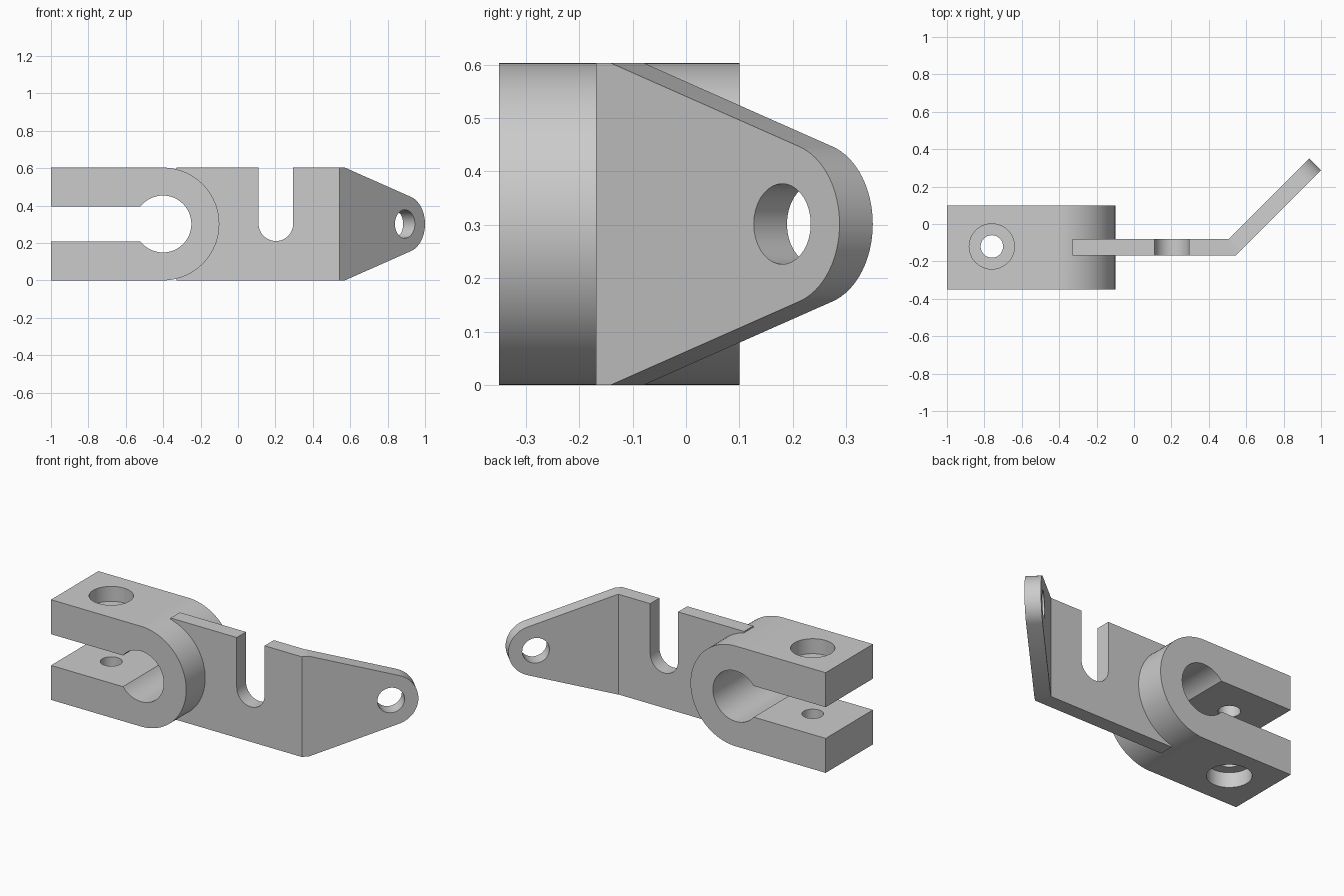
import bpy, bmesh
from math import sin, cos, acos, atan2, hypot, radians, degrees, asin, tan

if "Cube" in bpy.data.objects:
    bpy.data.objects.remove(bpy.data.objects["Cube"])

H = 0.603
C = H / 2                      # mid height
K = cos(radians(45))
BX, BY, T = 0.543, -0.169, 0.088   # outer bend corner, sheet thickness
MITRE = T * tan(radians(22.5))


def arc(cx, cz, r, a0, a1, n=32):
    return [(cx + r * cos(radians(a0 + (a1 - a0) * i / n)),
             cz + r * sin(radians(a0 + (a1 - a0) * i / n))) for i in range(n + 1)]


def prism(name, pts, place):
    """Solid from a 2D outline; place(u, v, side) gives the 3D point."""
    bm = bmesh.new()
    rings = [[bm.verts.new(place(u, v, s)) for u, v in pts] for s in (0, 1)]
    bm.faces.new(rings[0])
    bm.faces.new(rings[1][::-1])
    n = len(pts)
    for i in range(n):
        j = (i + 1) % n
        bm.faces.new((rings[0][i], rings[1][i], rings[1][j], rings[0][j]))
    bmesh.ops.recalc_face_normals(bm, faces=bm.faces)
    me = bpy.data.meshes.new(name)
    bm.to_mesh(me)
    bm.free()
    ob = bpy.data.objects.new(name, me)
    bpy.context.collection.objects.link(ob)
    return ob


def boolean(ob, other, op):
    m = ob.modifiers.new(op, 'BOOLEAN')
    m.object, m.operation, m.solver = other, op, 'EXACT'
    bpy.context.view_layer.objects.active = ob
    bpy.ops.object.modifier_apply(modifier=m.name)
    bpy.data.objects.remove(other, do_unlink=True)


# Split clamp: C-shaped outline with bore and slot
R, SLOT = 0.152, 0.094
a = degrees(asin(SLOT / R))
clamp_pts = ([(-1, 0)] + arc(-0.1 - C, C, C, -90, 90, 48) + [(-1, H), (-1, C + SLOT)]
             + arc(-0.1 - C, C, R, 180 - a, -180 + a, 56) + [(-1, C - SLOT)])
clamp = prism("clamp_bracket", clamp_pts, lambda u, v, s: (u, (-0.35, 0.1)[s], v))

# Notched web plate, rooted inside the clamp, mitred at the bend
web_pts = ([(-0.33, 0), (BX, 0), (BX, H), (0.295, H)]
           + arc(0.2025, 0.303, 0.0925, 0, -180)
           + [(0.11, H), (-0.33, H)] + arc(-0.1 - C, C, 0.225, 70, -70))
web = prism("web_plate", web_pts,
            lambda u, v, s: (u - (MITRE * s if u == BX else 0), BY + T * s, v))

# Tapered ear bent 45 degrees
S0, SC, RE = 0.04, 0.494, 0.152
t = degrees(atan2(C, S0 - SC)) - degrees(acos(RE / hypot(SC - S0, C)))
ear_pts = [(0, H), (0, 0), (S0, 0)] + arc(SC, C, RE, -t, t) + [(S0, H)]


def on_ear(u, v, s):
    u = u + MITRE * s if u == 0 else u
    return (BX + K * (u - T * s), BY + K * (u + T * s), v)


ear = prism("bent_ear", ear_pts, on_ear)
pin = prism("ear_hole", arc(SC, C, 0.0755, 0, 350, 35),
            lambda u, v, s: on_ear(u, v, s * 4 - 1.5))
boolean(ear, pin, 'DIFFERENCE')

# Bolt hole with a counterbore at each outer face
for r, z0, z1 in ((0.06, -0.1, 0.7), (0.121, -0.1, 0.09), (0.121, H - 0.09, 0.7)):
    bolt = prism("bolt_hole", arc(-0.76, -0.12, r, 0, 352.5, 47),
                 lambda u, v, s: (u, v, (z0, z1)[s]))
    boolean(clamp, bolt, 'DIFFERENCE')

boolean(web, ear, 'UNION')
boolean(clamp, web, 'UNION')
clamp.select_set(True)
bpy.context.view_layer.objects.active = clamp
bpy.ops.object.shade_smooth_by_angle(angle=radians(30))
